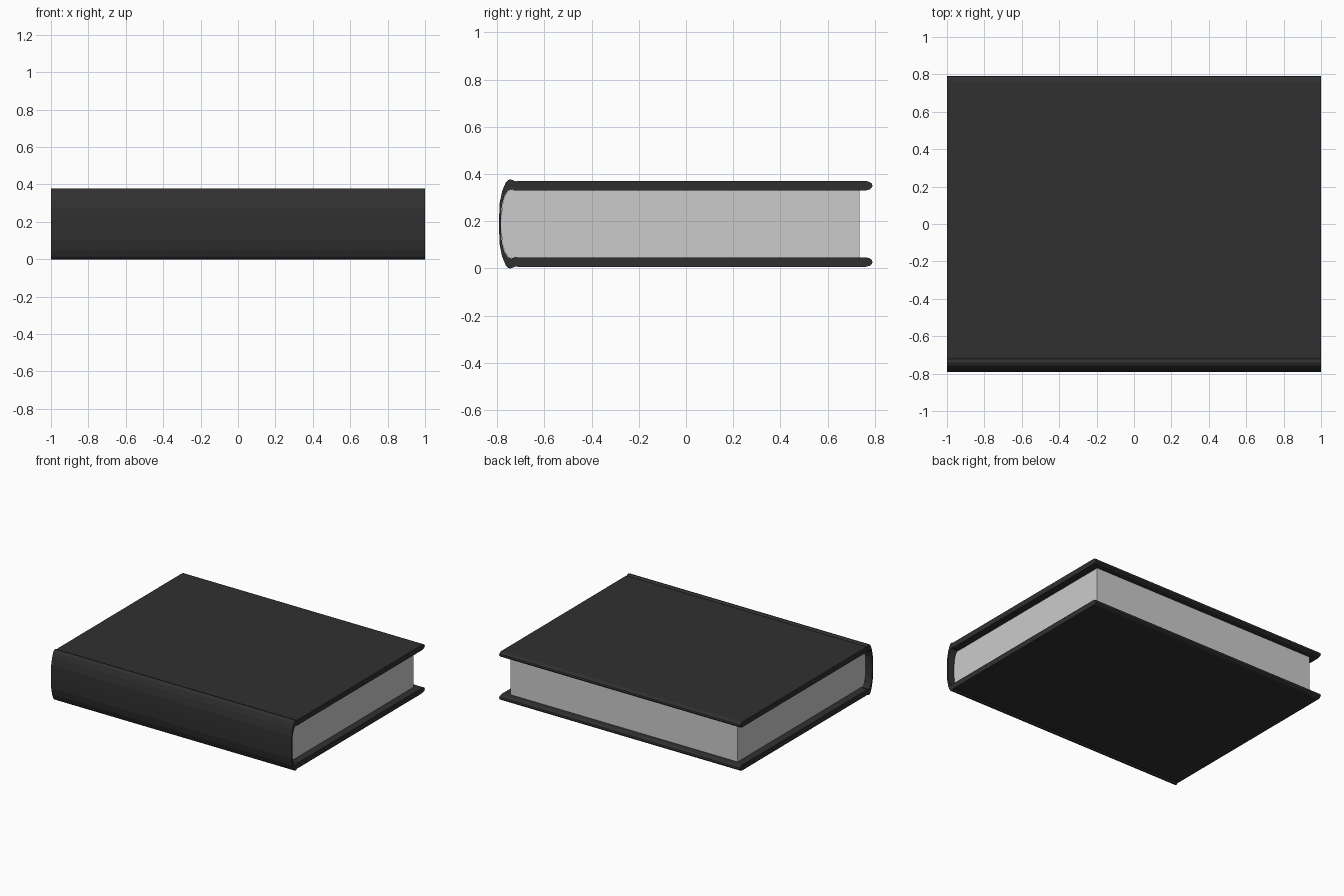
import bpy, bmesh

if "Cube" in bpy.data.objects:
    bpy.data.objects.remove(bpy.data.objects["Cube"])

MID = 0.189  # height of the horizontal mirror plane


def mirrored(half):
    """Complete an open (y, z) profile by reflecting it below MID."""
    return half + [(y, 2 * MID - z) for y, z in reversed(half)]


def extrude_profile(name, outline, half_width, smooth=None):
    bm = bmesh.new()
    face = bm.faces.new([bm.verts.new((-half_width, y, z)) for y, z in outline])
    ext = bmesh.ops.extrude_face_region(bm, geom=[face])
    moved = [v for v in ext["geom"] if isinstance(v, bmesh.types.BMVert)]
    bmesh.ops.translate(bm, verts=moved, vec=(2 * half_width, 0, 0))
    bmesh.ops.recalc_face_normals(bm, faces=bm.faces[:])
    mesh = bpy.data.meshes.new(name)
    bm.to_mesh(mesh)
    bm.free()
    obj = bpy.data.objects.new(name, mesh)
    bpy.context.collection.objects.link(obj)
    if smooth:
        bpy.context.view_layer.objects.active = obj
        obj.select_set(True)
        bpy.ops.object.shade_smooth_by_angle(angle=smooth)
        obj.select_set(False)
    return obj


# Cover: spine outside, hinge bump, upper board with rounded fore edge
outer = [(-0.792, 0.21), (-0.79, 0.275), (-0.779, 0.328), (-0.764, 0.364),
         (-0.754, 0.375), (-0.744, 0.378), (-0.733, 0.374), (-0.722, 0.369),
         (-0.712, 0.371), (0.762, 0.371), (0.778, 0.367), (0.788, 0.359),
         (0.79, 0.351), (0.788, 0.343), (0.778, 0.335), (0.762, 0.331)]
# Inner surface, running back from the fore edge to the spine
inner = [(-0.712, 0.331), (-0.724, 0.329), (-0.733, 0.334), (-0.744, 0.336),
         (-0.756, 0.329), (-0.77, 0.306), (-0.78, 0.268), (-0.784, 0.21)]
cover = extrude_profile("cover", mirrored(outer + inner), 1.0)
mat = bpy.data.materials.new("dark_cover")
mat.diffuse_color = (0.03, 0.03, 0.03, 1)
mat.use_nodes = True
mat.node_tree.nodes["Principled BSDF"].inputs["Base Color"].default_value = mat.diffuse_color
cover.data.materials.append(mat)

# Page block with a rounded back, set in from the cover on three sides
pages = [(-0.783, 0.21), (-0.779, 0.268), (-0.769, 0.306), (-0.755, 0.329),
         (-0.744, 0.335), (-0.733, 0.333), (0.736, 0.333)]
extrude_profile("page_block", mirrored(pages), 0.945)
